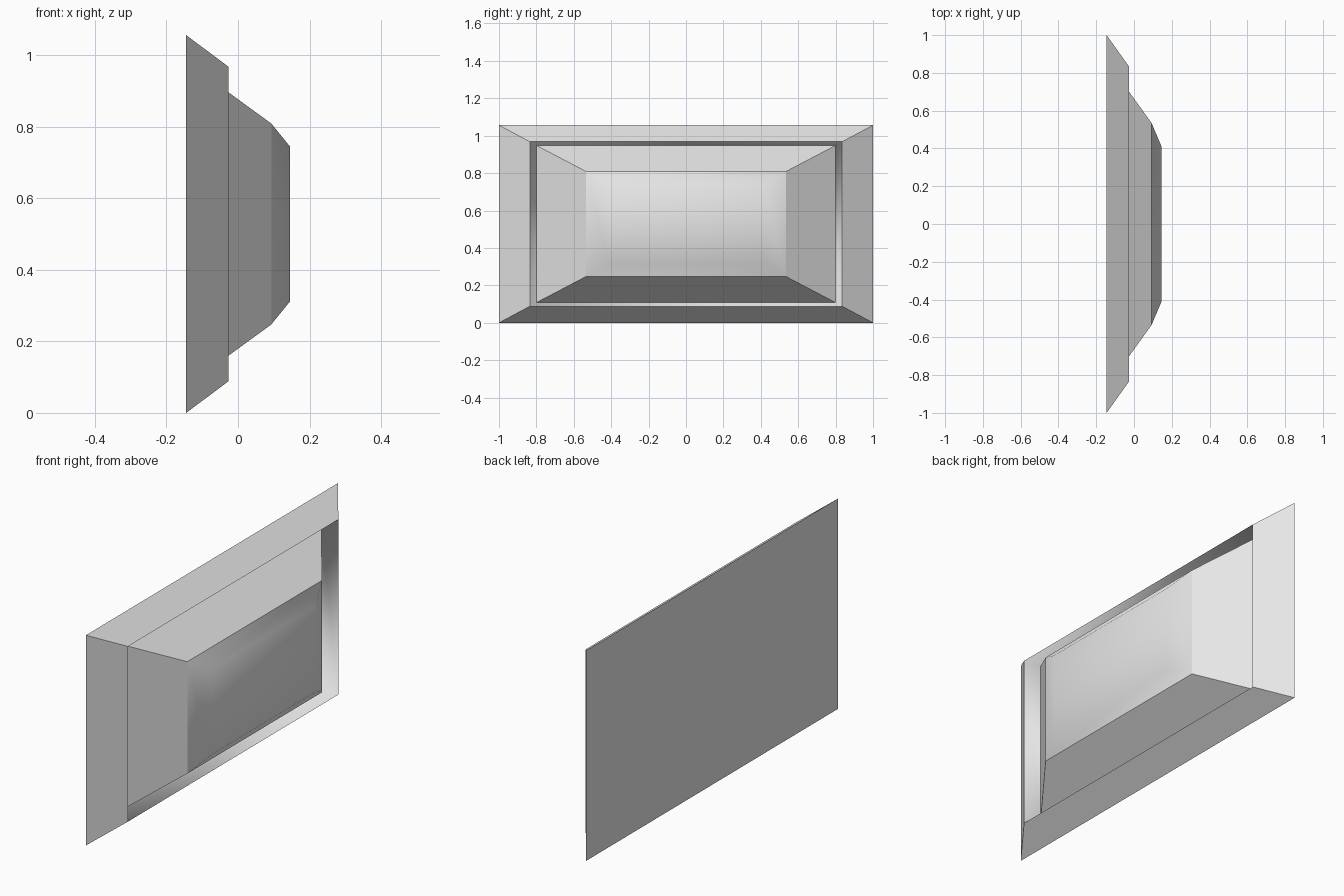
import bpy, bmesh

cube = bpy.data.objects.get("Cube")
if cube:
    bpy.data.objects.remove(cube, do_unlink=True)

mat = bpy.data.materials.new("light_grey")
mat.use_nodes = True
GREY = (0.8, 0.8, 0.8, 1)
mat.diffuse_color = GREY
mat.node_tree.nodes["Principled BSDF"].inputs["Base Color"].default_value = GREY

MID_Z = 0.528


def ring_panel(name, profile, close_back=False, close_front=False, smooth=False):
    """Loft nested rectangles facing +x; each profile entry is (x, half width, half height)."""
    bm = bmesh.new()
    rings = [[bm.verts.new((x, sy * w, MID_Z + sz * h))
              for sy, sz in ((-1, -1), (1, -1), (1, 1), (-1, 1))]
             for x, w, h in profile]
    for a, b in zip(rings, rings[1:]):
        for i in range(4):
            j = (i + 1) % 4
            bm.faces.new((a[i], a[j], b[j], b[i]))
    if close_back:
        bm.faces.new(rings[0][::-1])
    if close_front:
        bm.faces.new(rings[-1])
    for f in bm.faces:
        f.smooth = smooth
    me = bpy.data.meshes.new(name)
    bm.to_mesh(me)
    bm.free()
    me.materials.append(mat)
    ob = bpy.data.objects.new(name, me)
    bpy.context.collection.objects.link(ob)
    return ob


# Matching rectangles shared by neighbouring parts
back = (-0.145, 1.0, 0.528)
rim = (-0.027, 0.835, 0.44)
groove = (-0.098, 0.8, 0.42)
shoulder = (0.093, 0.535, 0.281)
crown = (0.145, 0.412, 0.217)

# Flat back with sloping outer frame
ring_panel("outer_frame", [back, rim], close_back=True)
# Softly shaded wall dropping into the groove
ring_panel("groove_wall", [rim, groove], smooth=True)
# Raised centre with sloping flat sides
ring_panel("raised_centre", [groove, shoulder])
# Softly shaded front cap
ring_panel("front_cap", [shoulder, crown], close_front=True, smooth=True)
